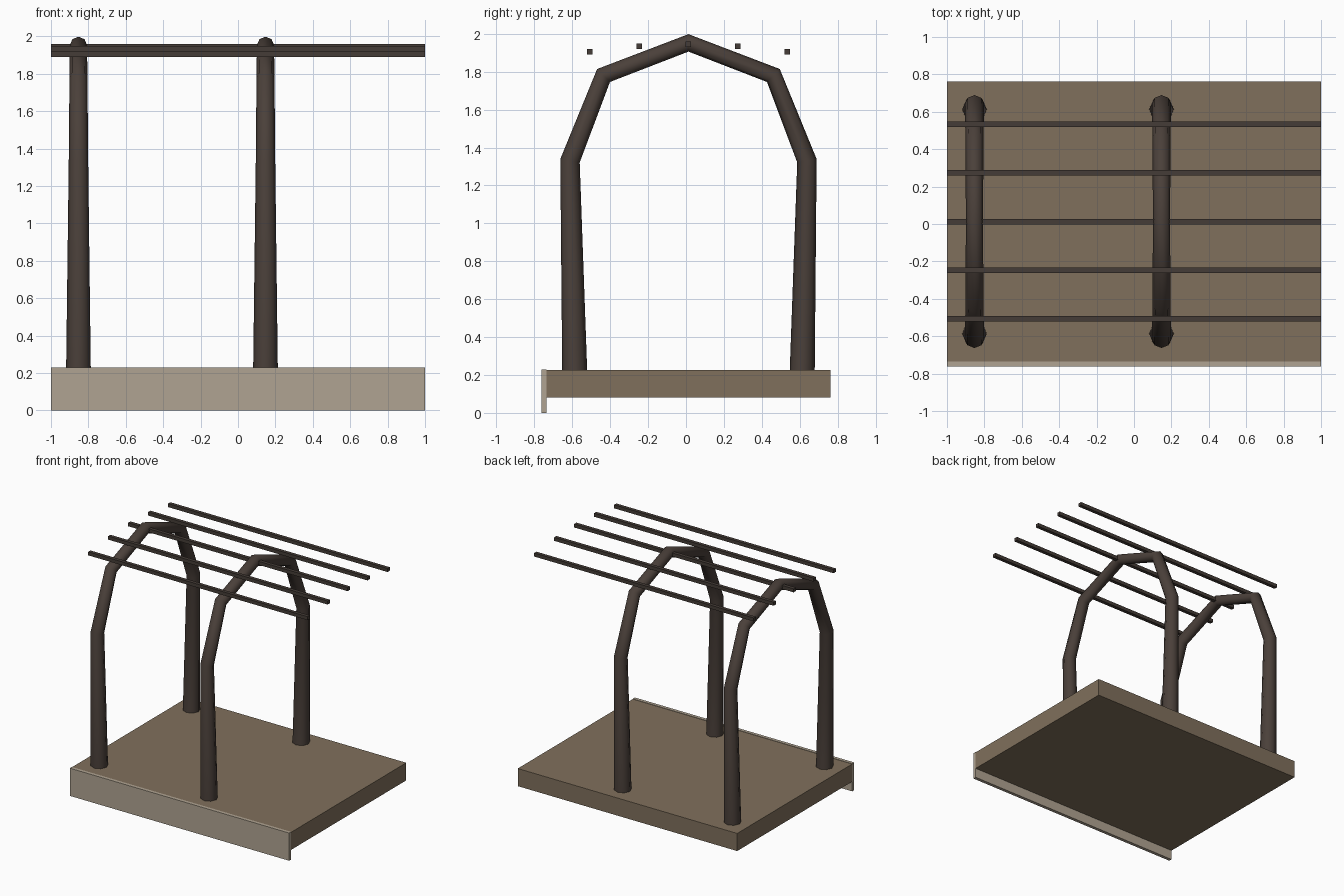
import bpy, bmesh
from math import cos, sin, tau
from mathutils import Vector

cube = bpy.data.objects.get("Cube")
if cube:
    bpy.data.objects.remove(cube)


def material(name, rgb):
    m = bpy.data.materials.new(name)
    m.use_nodes = True
    m.diffuse_color = (*rgb, 1)
    m.node_tree.nodes["Principled BSDF"].inputs["Base Color"].default_value = (*rgb, 1)
    return m


def finish(name, bm, mat):
    bmesh.ops.recalc_face_normals(bm, faces=bm.faces)
    mesh = bpy.data.meshes.new(name)
    bm.to_mesh(mesh)
    bm.free()
    mesh.materials.append(mat)
    obj = bpy.data.objects.new(name, mesh)
    bpy.context.collection.objects.link(obj)
    return obj


def box(name, low, high, mat):
    bm = bmesh.new()
    bmesh.ops.create_cube(bm, size=1)
    low, high = Vector(low), Vector(high)
    for v in bm.verts:
        v.co = (low + high) / 2 + v.co * (high - low)
    return finish(name, bm, mat)


def arch(name, x, path, mat, sides=8):
    """Loft mitred rings along a path of (y, z, radius) points."""
    bm = bmesh.new()
    points = [Vector((x, y, z)) for y, z, r in path]
    rings = []
    for i, p in enumerate(points):
        into = (p - points[max(i - 1, 0)]).normalized()
        out = (points[min(i + 1, len(points) - 1)] - p).normalized()
        along = (into + out).normalized()
        if i in (0, len(points) - 1):
            along = Vector((0, 0, 1 if i == 0 else -1))  # level feet
        across = along.cross(Vector((1, 0, 0)))
        r = path[i][2]
        rings.append([bm.verts.new(p + across * r * cos(tau * k / sides)
                                   + Vector((r * sin(tau * k / sides), 0, 0)))
                      for k in range(sides)])
    for a, b in zip(rings, rings[1:]):
        for k in range(sides):
            n = (k + 1) % sides
            bm.faces.new((a[k], a[n], b[n], b[k])).smooth = True
    for ring in (rings[0], rings[-1]):
        bm.faces.new(ring)
    return finish(name, bm, mat)


floor_brown = material("floor_brown", (0.216, 0.162, 0.107))
pale_trim = material("pale_trim", (0.434, 0.371, 0.287))
dark_wood = material("dark_wood", (0.069, 0.051, 0.042))
slat_wood = material("slat_wood", (0.060, 0.046, 0.038))

# Platform and its front fascia
box("platform", (-1, -0.735, 0.08), (1, 0.762, 0.225), floor_brown)
box("front_fascia", (-1, -0.762, 0), (1, -0.735, 0.228), pale_trim)

# Two bent arches, symmetric about a line slightly behind the centre
middle = 0.013
half = [(-0.6, 0.215, 0.066), (-0.625, 1.33, 0.052), (-0.448, 1.78, 0.048)]
path = ([(middle + y, z, r) for y, z, r in half] + [(middle, 1.952, 0.046)]
        + [(middle - y, z, r) for y, z, r in reversed(half)])
for name, x in (("right_arch", -0.853), ("left_arch", 0.147)):
    arch(name, x, path, dark_wood)

# Five roof slats
s = 0.0145
for i in range(-2, 3):
    y = middle + i * 0.26
    z = (1.945, 1.934, 1.904)[abs(i)]
    box(f"roof_slat_{i + 3}", (-1, y - s, z - s), (1, y + s, z + s), slat_wood)
